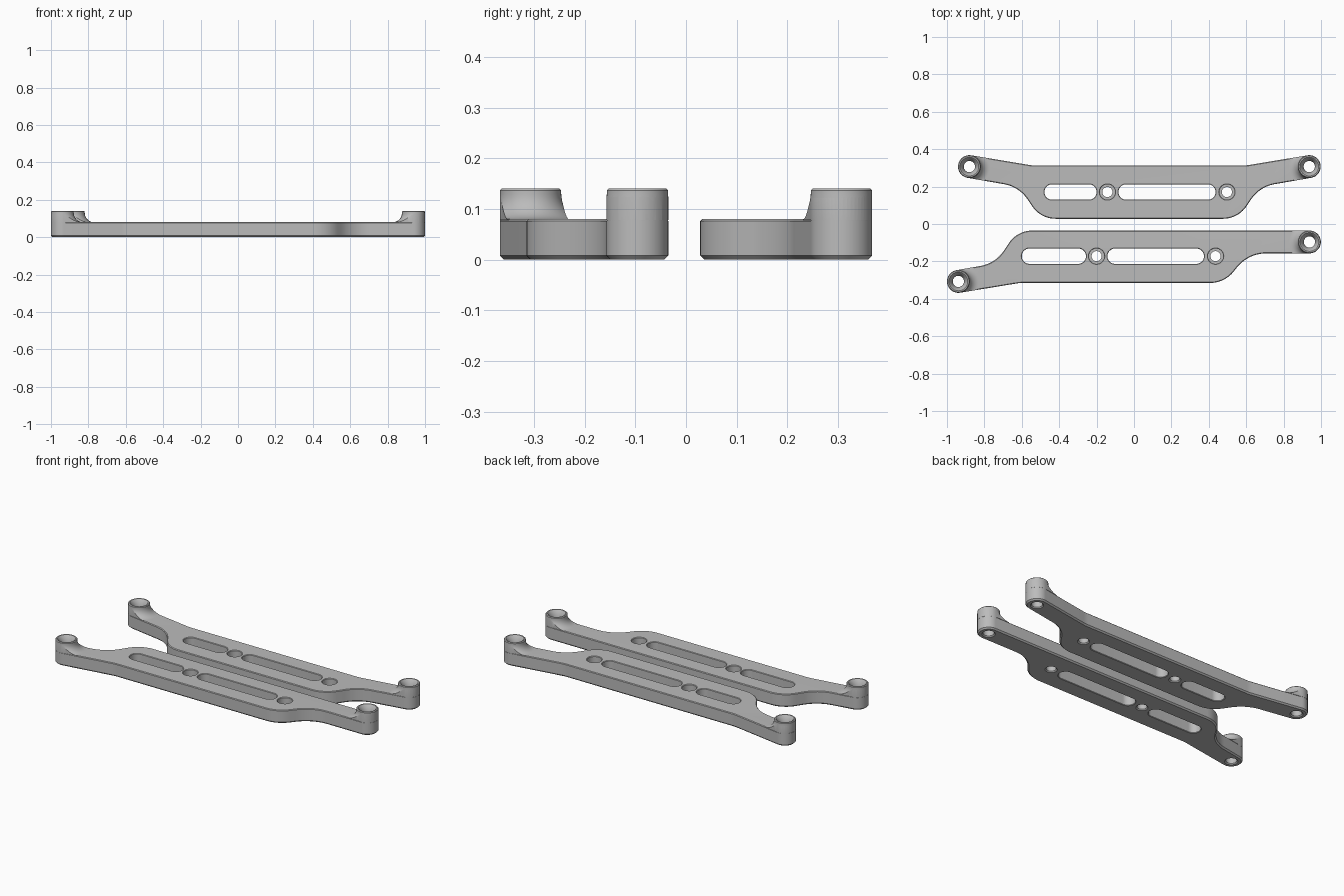
import bpy, bmesh
from math import sin, cos, tan, pi, radians
from mathutils import Vector

if "Cube" in bpy.data.objects:
    bpy.data.objects.remove(bpy.data.objects["Cube"])

grey = bpy.data.materials.new("light_grey")
grey.use_nodes = True
grey.diffuse_color = (0.5, 0.5, 0.5, 1)
grey.node_tree.nodes["Principled BSDF"].inputs["Base Color"].default_value = (0.5, 0.5, 0.5, 1)

TOP, BOSS_TOP, R = 0.08, 0.141, 0.061


def finish(bm, name):
    bmesh.ops.remove_doubles(bm, verts=bm.verts, dist=1e-5)
    bmesh.ops.recalc_face_normals(bm, faces=bm.faces)
    mesh = bpy.data.meshes.new(name)
    bm.to_mesh(mesh)
    bm.free()
    mesh.materials.append(grey)
    ob = bpy.data.objects.new(name, mesh)
    bpy.context.collection.objects.link(ob)
    return ob


def arc(c, r, a0, a1, n=24):
    angles = [radians(a0 + (a1 - a0) * i / n) for i in range(n + 1)]
    return [Vector((c[0] + r * cos(a), c[1] + r * sin(a))) for a in angles]


def corner(before, p, after, r, n=10):
    """Points of a round of radius r at corner p."""
    p = Vector(p)
    u, v = (Vector(before) - p).normalized(), (Vector(after) - p).normalized()
    half = u.angle(v) / 2
    t = r / tan(half)
    centre = p + (u + v).normalized() * (r / sin(half))
    a, b = p + u * t - centre, p + v * t - centre
    turn = a.angle(b)
    return [centre + (a * sin(turn * (1 - i / n)) + b * sin(turn * i / n)) / sin(turn)
            for i in range(n + 1)]


def prism(name, outline, z0, z1, low=0, high=0):
    """Upright slab with chamfered lower and upper rims."""
    bm = bmesh.new()
    base = bm.faces.new([bm.verts.new((p.x, p.y, z0)) for p in outline])
    bmesh.ops.extrude_face_region(bm, geom=[base])
    for v in list(bm.verts)[len(outline):]:
        v.co.z = z1
    bmesh.ops.recalc_face_normals(bm, faces=bm.faces)
    for z, size in ((z0, low), (z1, high)):
        if size:
            rim = [e for e in bm.edges if all(abs(v.co.z - z) < 1e-5 for v in e.verts)]
            bmesh.ops.bevel(bm, geom=rim, offset=size, segments=1, affect='EDGES',
                            clamp_overlap=False)
    return finish(bm, name)


def pill(name, x0, x1, y, profile):
    """Loft of round-ended sections; profile lists (radius, height)."""
    bm = bmesh.new()
    rings = []
    for r, z in profile:
        pts = arc((x1, y), r, -90, 90) + arc((x0, y), r, 90, 270)
        rings.append([bm.verts.new((p.x, p.y, z)) for p in pts])
    n = len(rings[0])
    for a, b in zip(rings, rings[1:]):
        for i in range(n):
            j = (i + 1) % n
            bm.faces.new((a[i], a[j], b[j], b[i]))
    bm.faces.new(rings[0])
    bm.faces.new(rings[-1])
    return finish(bm, name)


def combine(target, tool, operation):
    mod = target.modifiers.new("combine", 'BOOLEAN')
    mod.operation, mod.solver, mod.object = operation, 'EXACT', tool
    bpy.ops.object.select_all(action='DESELECT')
    bpy.context.view_layer.objects.active = target
    target.select_set(True)
    bpy.ops.object.modifier_apply(modifier=mod.name)
    bpy.data.objects.remove(tool)


def bracket(name, outline, bosses, slots, holes, y):
    plate = prism(name, outline, 0, TOP, 0.008, 0.004)
    # end bosses, flaring into the arms
    flare = [(R - 0.0005 + 0.05 * (1 - sin(t)), TOP + 0.05 * (1 - cos(t)))
             for t in [pi / 2 * i / 10 for i in range(11)]]
    body = [(R - 0.0005, 0.03), (R - 0.0005, 0.078), (0.11, 0.078)] + flare
    body += [(R - 0.0005, BOSS_TOP - 0.004), (R - 0.0045, BOSS_TOP)]
    for bx, by in bosses:
        boss = pill("boss", bx, bx, by, body)
        combine(boss, prism("clip", outline, 0.01, 0.2), 'INTERSECT')
        combine(plate, boss, 'UNION')
    # bores through the bosses
    for bx, by in bosses:
        combine(plate, pill("bore", bx, bx, by, [
            (0.046, -0.01), (0.036, 0), (0.03, 0.006), (0.03, 0.105),
            (0.046, BOSS_TOP - 0.004), (0.05, BOSS_TOP), (0.06, BOSS_TOP + 0.01)]), 'DIFFERENCE')
    # long slots and stepped screw holes
    for x0, x1 in slots:
        combine(plate, pill("slot", x0 + 0.041, x1 - 0.041, y, [
            (0.051, -0.007), (0.041, 0.003), (0.041, TOP - 0.003), (0.051, TOP + 0.007)]), 'DIFFERENCE')
    for hx in holes:
        combine(plate, pill("hole", hx, hx, y, [
            (0.043, -0.01), (0.033, 0), (0.027, 0.006), (0.027, 0.04),
            (0.041, 0.04), (0.041, TOP - 0.003), (0.051, TOP + 0.007)]), 'DIFFERENCE')
    bpy.ops.object.select_all(action='DESELECT')
    plate.select_set(True)
    bpy.context.view_layer.objects.active = plate
    bpy.ops.object.shade_smooth_by_angle(angle=radians(30))


# back bracket: symmetric about its own middle
MID = 0.0285
tip = (0.9085, 0.307)
end = arc(tip, R, -80, 100)
root, foot = (0.643, 0.199), (0.528, 0.028)
half = corner((0, 0.028), foot, root, 0.15) + corner(foot, root, end[0], 0.19)
half += end + corner(end[-1], (0.572, 0.313), (0, 0.313), 0.2)
left = [Vector((-p.x, p.y)) for p in reversed(half)]
back = [p + Vector((MID, 0)) for p in half + left]
bracket("back_bracket", back, [(MID - tip[0], tip[1]), (MID + tip[0], tip[1])],
        [(-0.479, -0.2), (-0.083, 0.436)], [-0.142, 0.497], 0.171)

# front bracket: one angled arm, one straight arm
left_tip, right_tip = (-0.939, -0.307), (0.938, -0.096)
left_end, right_end = arc(left_tip, R, 100, 280), arc(right_tip, R, -90, 90)
l_foot, l_root = (-0.625, -0.035), (-0.74, -0.21)
r_foot, r_root = (0.485, -0.315), (0.61, -0.157)
bend = (-0.61, -0.315)
front = left_end + corner(left_end[-1], bend, r_foot, 0.2)
front += corner(bend, r_foot, r_root, 0.16) + corner(r_foot, r_root, right_end[0], 0.2)
front += right_end + corner(right_end[-1], l_foot, l_root, 0.15)
front += corner(l_foot, l_root, left_end[0], 0.19)
bracket("front_bracket", front, [left_tip, right_tip],
        [(-0.6, -0.257), (-0.142, 0.374)], [-0.2, 0.436], -0.172)
